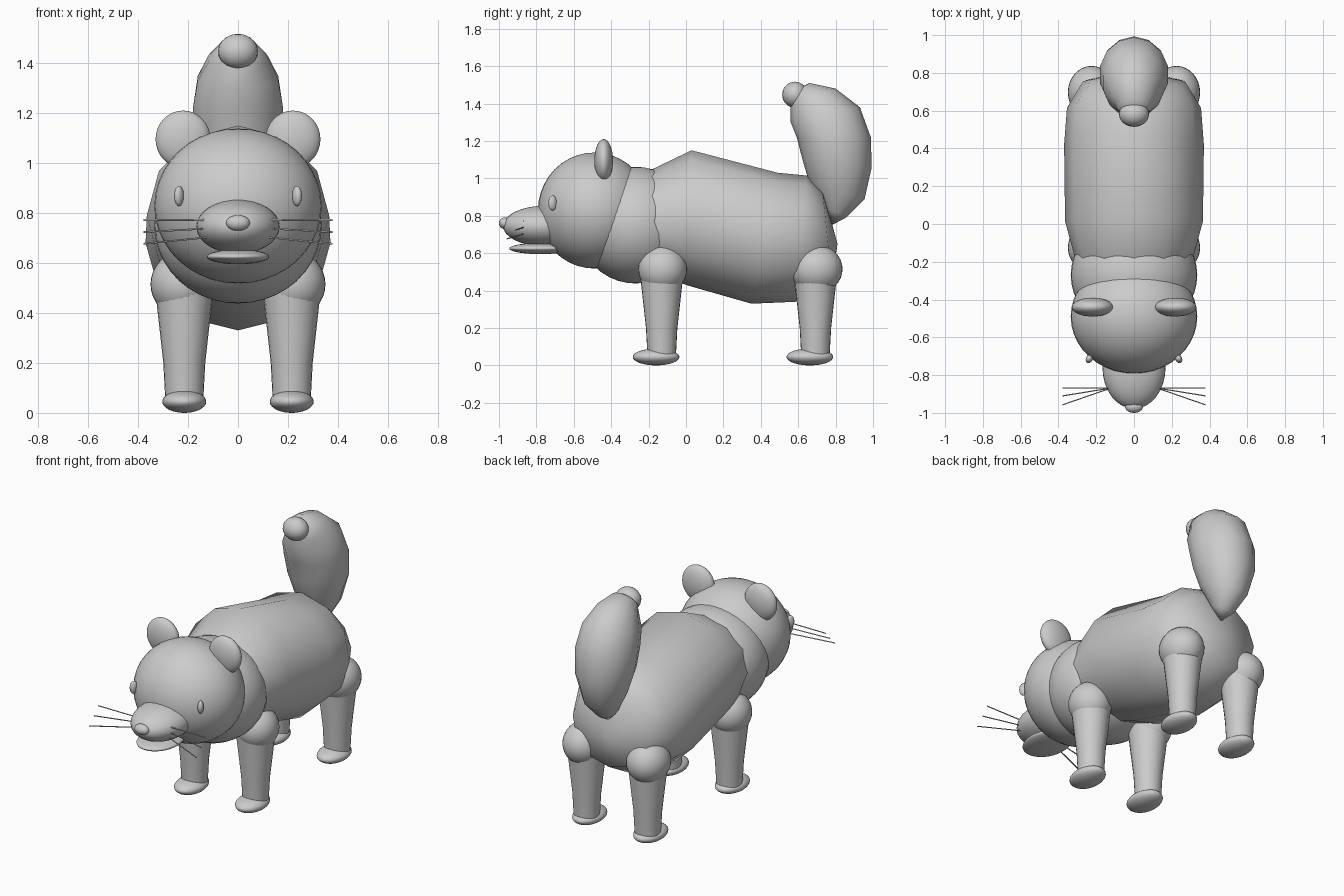
import bpy, bmesh, math
from mathutils import Vector

cube = bpy.data.objects.get("Cube")
if cube:
    bpy.data.objects.remove(cube, do_unlink=True)

grey = bpy.data.materials.new("plain_grey")
GREY = (0.6, 0.6, 0.6, 1)
grey.use_nodes = True
grey.diffuse_color = GREY
grey.node_tree.nodes["Principled BSDF"].inputs["Base Color"].default_value = GREY


def finish(name, bm, angle=60):
    bmesh.ops.recalc_face_normals(bm, faces=bm.faces)
    mesh = bpy.data.meshes.new(name)
    bm.to_mesh(mesh)
    bm.free()
    mesh.materials.append(grey)
    ob = bpy.data.objects.new(name, mesh)
    bpy.context.collection.objects.link(ob)
    bpy.ops.object.select_all(action='DESELECT')
    bpy.context.view_layer.objects.active = ob
    ob.select_set(True)
    bpy.ops.object.shade_smooth_by_angle(angle=math.radians(angle))
    return ob


def ball(name, centre, radii, tilt=0, segments=32):
    bm = bmesh.new()
    bmesh.ops.create_uvsphere(bm, u_segments=segments, v_segments=segments // 2, radius=1)
    ob = finish(name, bm)
    ob.location, ob.scale, ob.rotation_euler = centre, radii, (0, 0, tilt)
    return ob


def loft(name, rings, sides, start=None, end=None, angle=60):
    """Skin rings given as (centre, side half-axis, up half-axis)."""
    bm = bmesh.new()
    loops = []
    for c, u, v in rings:
        angles = [2 * math.pi * i / sides for i in range(sides)]
        loops.append([bm.verts.new(Vector(c) + Vector(u) * math.sin(a) + Vector(v) * math.cos(a))
                      for a in angles])
    for a, b in zip(loops, loops[1:]):
        for i in range(sides):
            j = (i + 1) % sides
            bm.faces.new((a[i], a[j], b[j], b[i]))
    for loop, pole in ((loops[0], start), (loops[-1], end)):
        if pole is None:
            bm.faces.new(loop)
        else:
            tip = bm.verts.new(pole)
            for i in range(sides):
                bm.faces.new((loop[i], loop[(i + 1) % sides], tip))
    return finish(name, bm, angle)


# Body: top y, top z, bottom y, bottom z, half width
body = [(-.22, 1.03, -.16, .50, .31), (.03, 1.15, 0, .43, .365), (.49, 1.03, .35, .33, .37),
        (.645, 1.015, .585, .34, .355), (.73, .94, .78, .45, .27)]
loft("body", [((0, (a + c) / 2, (b + d) / 2), (w, 0, 0), (0, (a - c) / 2, (b - d) / 2))
              for a, b, c, d, w in body], 12, end=(0, .81, .65))

# Tail: centre y, centre z, half width, side half-axis y and z
tail = [(.795, .82, .07, -.06, .03), (.805, .94, .13, -.15, .05), (.808, 1.08, .175, -.185, .02),
        (.79, 1.22, .185, -.198, 0), (.745, 1.34, .165, -.185, -.04), (.68, 1.42, .12, -.12, -.06),
        (.61, 1.445, .085, -.05, -.065)]
loft("tail", [((0, y, z), (w, 0, 0), (0, dy, dz)) for y, z, w, dy, dz in tail], 14,
     start=(0, .78, .75), end=(0, .56, 1.46))
ball("tail_tip", (0, .582, 1.447), (.08, .068, .07), segments=20)

# Head and neck
ball("neck", (0, -.27, .75), (.335, .31, .312), segments=40)
ball("head", (0, -.49, .828), (.335, .302, .31), segments=40)
ball("muzzle", (0, -.76, .745), (.167, .218, .108))
ball("lower_jaw", (0, -.78, .625), (.125, .165, .03))
ball("nose", (0, -.967, .76), (.048, .033, .032), segments=20)

# Paired parts
for side, s in (("left", 1), ("right", -1)):
    ball(side + "_ear", (s * .22, -.44, 1.095), (.11, .05, .115))
    ball(side + "_inner_ear", (s * .213, -.452, 1.09), (.08, .037, .085))
    ball(side + "_eye", (s * .236, -.713, .868), (.018, .025, .04), s * .5, 20)

    # Whiskers fan out forward and downward
    for n, (z0, z1, y1) in enumerate([(.772, .772, -.868), (.738, .724, -.91), (.703, .677, -.957)]):
        rings = [((s * x, y, z), (0, .0035, 0), (0, 0, .0035))
                 for x, y, z in ((.12, -.868, z0), (.378, y1, z1))]
        loft(f"{side}_whisker_{n + 1}", rings, 6)

    # Legs
    for end, y, r in (("front", -.125, .13), ("hind", .697, .14)):
        name = f"{side}_{end}_"
        x = s * .215
        ball(name + "shoulder", (s * .225, y, .515), (.125, r, .13))
        levels = [(.52, .117), (.46, .113), (.2, .084), (.05, .076)]
        loft(name + "leg", [((x, y - .005, z), (q, 0, 0), (0, q, 0)) for z, q in levels], 24)
        ball(name + "foot", (x, y - .035, .045), (.088, .125, .045))
